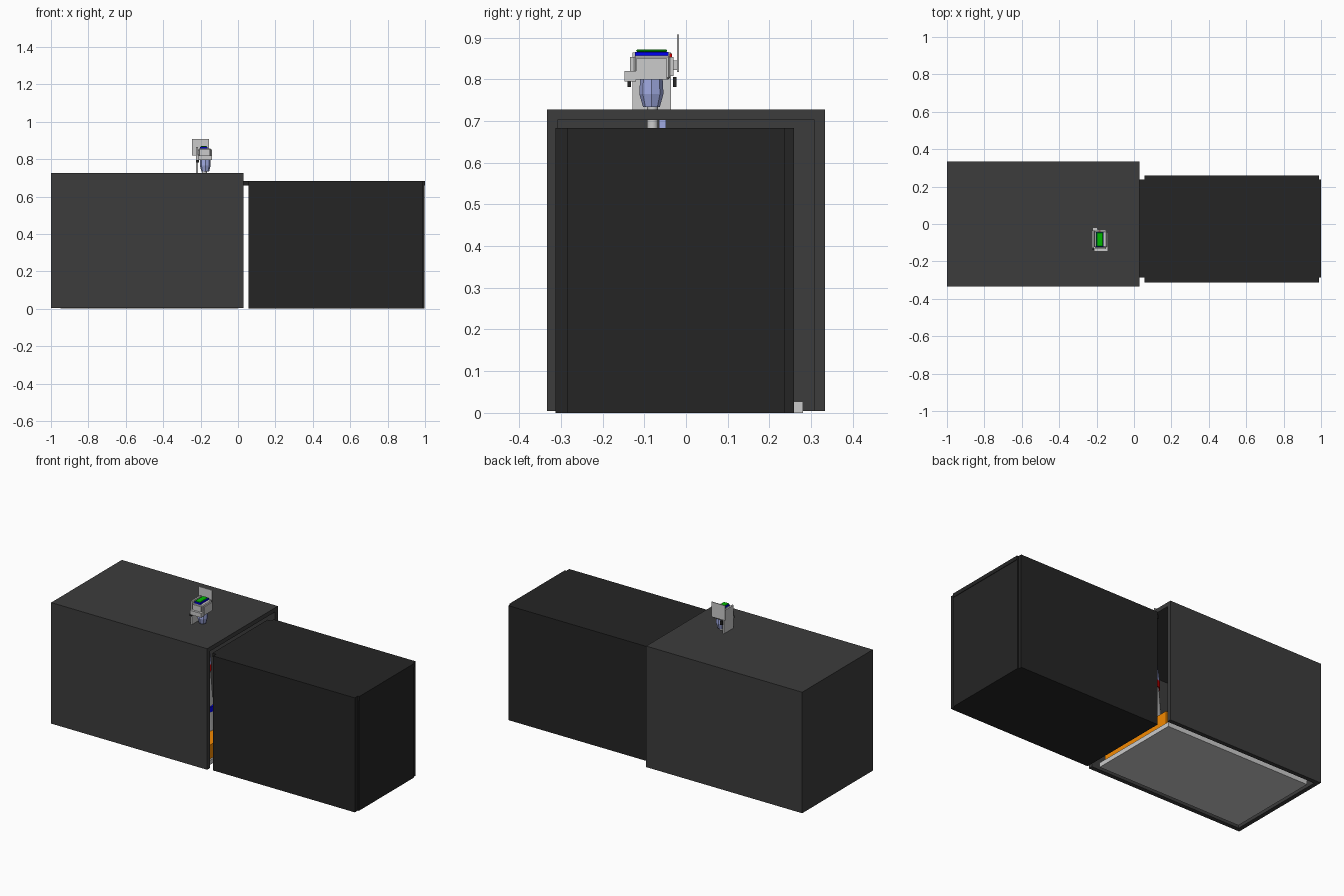
import bpy
from mathutils import Vector

if "Cube" in bpy.data.objects:
    bpy.data.objects.remove(bpy.data.objects["Cube"])


def material(name, rgb):
    m = bpy.data.materials.new(name)
    m.diffuse_color = (*rgb, 1)
    m.use_nodes = True
    m.node_tree.nodes["Principled BSDF"].inputs["Base Color"].default_value = m.diffuse_color
    return m


CHARCOAL = material("charcoal", (0.045, 0.045, 0.045))
BLACK = material("black", (0.018, 0.018, 0.018))
ORANGE = material("orange", (0.9, 0.25, 0.0))
PERI = material("periwinkle", (0.35, 0.4, 0.75))
BLUE = material("blue", (0.0, 0.0, 0.9))
GREEN = material("green", (0.0, 0.5, 0.0))
RED = material("red", (0.7, 0.0, 0.0))


def finish(ob, name, mat):
    ob.name = name
    if mat:
        ob.data.materials.append(mat)
    return ob


def box(name, x, y, z, mat=None, bevel=0):
    """Box from (min, max) ranges on each axis."""
    bpy.ops.mesh.primitive_cube_add(size=1)
    ob = bpy.context.object
    lo, hi = Vector((x[0], y[0], z[0])), Vector((x[1], y[1], z[1]))
    for v in ob.data.vertices:
        v.co = Vector([(lo[i] + hi[i]) / 2 + v.co[i] * (hi[i] - lo[i]) for i in range(3)])
    if bevel:
        b = ob.modifiers.new("bevel", 'BEVEL')
        b.width, b.segments = bevel, 1
    return finish(ob, name, mat)


def limb(name, a, b, r1, r2, mat=None, sides=24):
    """Tapered cylinder between two points."""
    a, b = Vector(a), Vector(b)
    d = b - a
    bpy.ops.mesh.primitive_cone_add(vertices=sides, radius1=r1, radius2=r2, depth=d.length,
                                    location=(a + b) / 2, rotation=d.to_track_quat('Z', 'Y').to_euler())
    ob = finish(bpy.context.object, name, mat)
    bpy.ops.object.shade_smooth_by_angle()
    return ob


# Large cover: open towards +x and underneath
X0, X1, Y, Z, T = -1.0, 0.03, 0.333, 0.727, 0.025
box("cover_roof", (X0, X1), (-Y, Y), (Z - T, Z), CHARCOAL)
box("cover_end_wall", (X0, X0 + T), (-Y, Y), (0.005, Z - T), CHARCOAL)
for side, s in (("front", -1), ("back", 1)):
    ys = sorted((s * Y, s * (Y - T)))
    box(f"cover_{side}_wall", (X0 + T, X1), ys, (0.005, Z - T), CHARCOAL)

# Base plate inside the large cover
box("base_plate", (-0.95, 0.0), (-0.28, 0.28), (0, 0.027))

# Small cover with its overhanging lid
box("small_cover", (0.055, 0.99), (-0.313, 0.259), (0, 0.683), BLACK)
box("small_cover_lid", (0.03, 1.0), (-0.285, 0.237), (0.66, 0.683), BLACK)
box("small_cover_end", (0.99, 0.997), (-0.285, 0.237), (0, 0.66), BLACK)

# Mechanism inside the large cover, glimpsed through the gap
box("orange_bed", (-0.12, -0.01), (-0.25, 0.25), (0.027, 0.11), ORANGE)
limb("arm_pedestal", (-0.18, -0.08, 0.027), (-0.18, -0.08, 0.22), 0.08, 0.065)
limb("arm_collar", (-0.18, -0.08, 0.22), (-0.18, -0.08, 0.25), 0.07, 0.07, BLUE)
limb("arm_lower", (-0.18, -0.08, 0.25), (-0.18, -0.08, 0.45), 0.06, 0.045)
limb("arm_red_band", (-0.18, -0.08, 0.45), (-0.18, -0.08, 0.49), 0.05, 0.05, RED)
limb("arm_upper", (-0.18, -0.08, 0.49), (-0.18, -0.08, 0.66), 0.05, 0.03, PERI)
limb("arm_neck", (-0.18, -0.08, 0.66), (-0.18, -0.08, 0.745), 0.013, 0.013)
box("neck_bracket", (-0.195, -0.165), (-0.065, -0.048), (0.66, 0.702), PERI)

# Arm head above the roof
limb("head_cone", (-0.175, -0.083, 0.733), (-0.175, -0.083, 0.765), 0.02, 0.029, PERI, 8)
limb("head_drum", (-0.175, -0.083, 0.765), (-0.175, -0.083, 0.802), 0.029, 0.027, PERI, 8)
box("head_body", (-0.212, -0.145), (-0.125, -0.038), (0.80, 0.857), None, 0.004)
box("head_shell", (-0.205, -0.15), (-0.134, -0.03), (0.808, 0.853))
box("head_front_pod", (-0.215, -0.14), (-0.147, -0.12), (0.795, 0.82))
box("head_side_pod", (-0.205, -0.138), (-0.12, -0.045), (0.80, 0.85))
box("back_plate", (-0.225, -0.215), (-0.128, -0.036), (0.727, 0.864))
box("side_plate", (-0.245, -0.155), (-0.022, -0.017), (0.818, 0.907))
box("plate_bracket", (-0.222, -0.195), (-0.038, -0.017), (0.822, 0.845))
box("screen_bezel", (-0.203, -0.163), (-0.122, -0.042), (0.855, 0.866), BLUE)
box("screen", (-0.2, -0.166), (-0.12, -0.045), (0.866, 0.871), GREEN, 0.002)
box("indicator", (-0.19, -0.18), (-0.04, -0.034), (0.853, 0.862), RED)
for name, y0, z0, z1 in (("front_peg", -0.14, 0.782, 0.796), ("back_peg", -0.031, 0.782, 0.806)):
    box(name, (-0.222, -0.208), (y0, y0 + 0.008), (z0, z1), BLACK)
